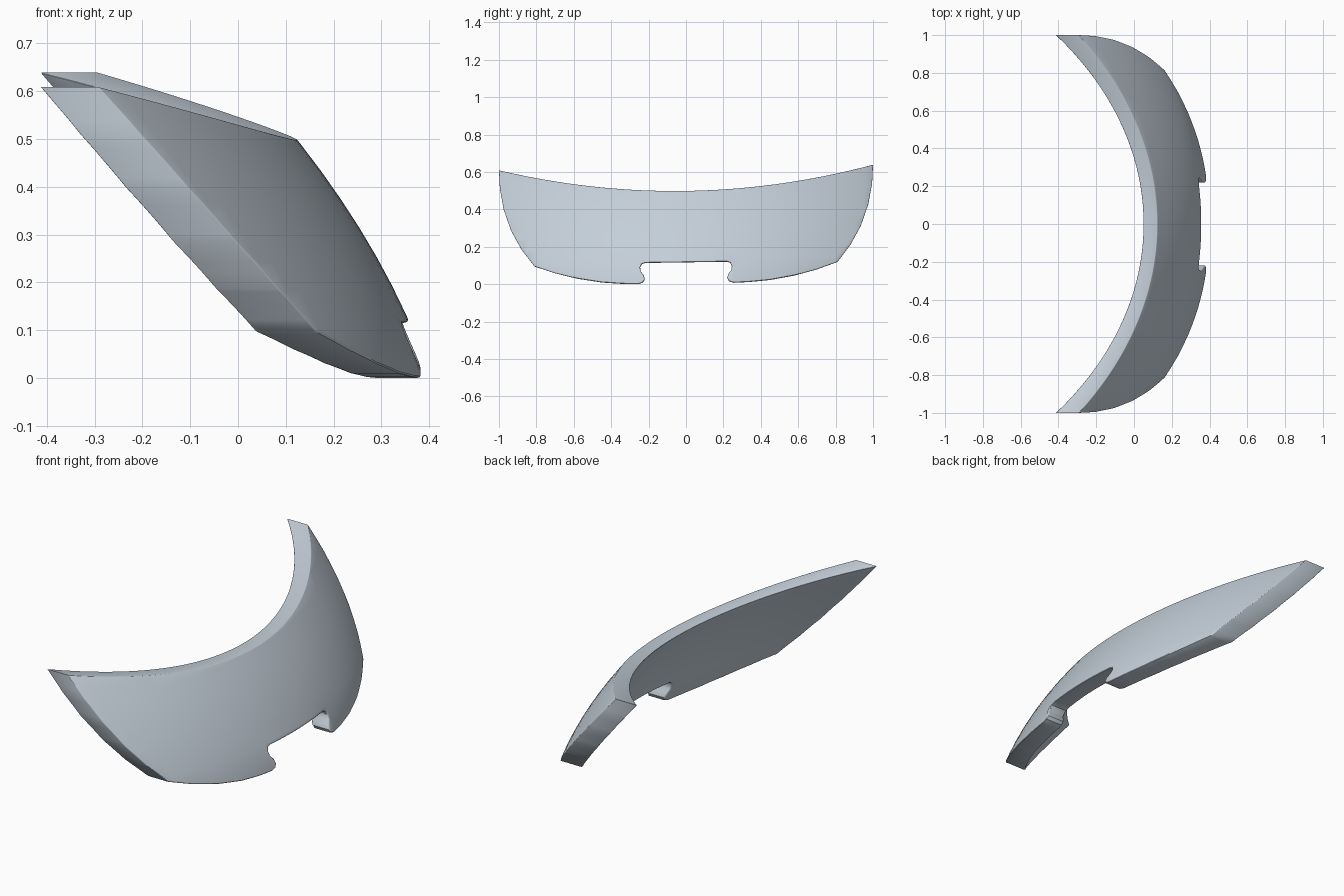
import bpy
import bmesh
from math import sqrt
from mathutils import Vector

cube = bpy.data.objects.get("Cube")
if cube:
    bpy.data.objects.remove(cube)

# Blue-grey finish
paint = bpy.data.materials.new("blue_grey")
paint.use_nodes = True
colour = (0.55, 0.62, 0.69, 1)
paint.diffuse_color = colour
paint.node_tree.nodes["Principled BSDF"].inputs["Base Color"].default_value = colour


def sag(y, radius):
    return radius - sqrt(radius * radius - y * y)


def outer_x(y, z):
    """Bulging front surface, leaning back as it rises."""
    return 0.36 - 0.52 * (z - 0.12) - 0.457 * (z - 0.12) * (z - 0.3) - sag(y, 1.77)


def inner_x(y, z):
    """Hollow rear surface."""
    return 0.05 + 0.55 * (0.505 - z) - 0.45 * (z - 0.105) * (z - 0.505) - sag(y, 1.55)


# Half outline in (y, z): side edge, lower edge, hooked tab, notch
half = [(0.995, 0.53), (0.975, 0.42), (0.935, 0.305), (0.88, 0.205), (0.81, 0.113),
        (0.7, 0.075), (0.58, 0.044), (0.45, 0.022), (0.34, 0.013), (0.255, 0.01),
        (0.23, 0.018), (0.22, 0.036), (0.226, 0.058), (0.242, 0.078),
        (0.245, 0.1), (0.236, 0.117), (0.218, 0.123)]
steps = 20
top = [(i / steps, 0.505 + 0.125 * (i / steps) ** 2) for i in range(-steps, steps + 1)]
outline = top + half + [(-y, z) for y, z in reversed(half)]

# Flat sheet cut into a grid so it can be curved
bm = bmesh.new()
bm.faces.new([bm.verts.new((0, y, z)) for y, z in outline])


def slice_sheet(point, normal):
    bmesh.ops.bisect_plane(bm, geom=bm.verts[:] + bm.edges[:] + bm.faces[:],
                           dist=0.0005, plane_co=point, plane_no=normal)


for i in range(1 - steps, steps):
    slice_sheet(Vector((0, i / steps, 0)), Vector((0, 1, 0)))
for i in range(1, 9):
    slice_sheet(Vector((0, 0, 0.14 + 0.06 * (i - 1))), Vector((0, 0, 1)))
bmesh.ops.remove_doubles(bm, verts=bm.verts[:], dist=0.004)

# Give the sheet thickness by moving its two sides to the two surfaces
back = set(bm.verts)
new = bmesh.ops.extrude_face_region(bm, geom=bm.faces[:], use_keep_orig=True)["geom"]
front = {g for g in new if isinstance(g, bmesh.types.BMVert)}
for v in bm.verts:
    y, z = v.co.y, v.co.z
    v.co.x = outer_x(y, z) if v in front else inner_x(y, z)
bmesh.ops.recalc_face_normals(bm, faces=bm.faces[:])

# Mark the rim edges for softening
weight = bm.edges.layers.float.new("bevel_weight_edge")
for e in bm.edges:
    same_side = (e.verts[0] in front) == (e.verts[1] in front)
    if same_side and len(e.link_faces) == 2 and e.calc_face_angle() > 0.5:
        mid = (e.verts[0].co + e.verts[1].co) / 2
        lower = mid.z < 0.135 and abs(mid.y) < 0.81
        e[weight] = 1.0 if lower else 0.3

# Slight sideways tilt
for v in bm.verts:
    v.co.z += 0.015 * v.co.y
low = min(v.co.z for v in bm.verts)
for v in bm.verts:
    v.co.z -= low

mesh = bpy.data.meshes.new("curved_plate")
bm.to_mesh(mesh)
bm.free()
mesh.materials.append(paint)
plate = bpy.data.objects.new("curved_plate", mesh)
bpy.context.collection.objects.link(plate)

bpy.ops.object.select_all(action="DESELECT")
plate.select_set(True)
bpy.context.view_layer.objects.active = plate
bevel = plate.modifiers.new("soft_rim", "BEVEL")
bevel.limit_method = "WEIGHT"
bevel.width = 0.008
bevel.segments = 3
bevel.use_clamp_overlap = False
bpy.ops.object.modifier_apply(modifier=bevel.name)
bpy.ops.object.shade_smooth_by_angle(angle=0.6)
